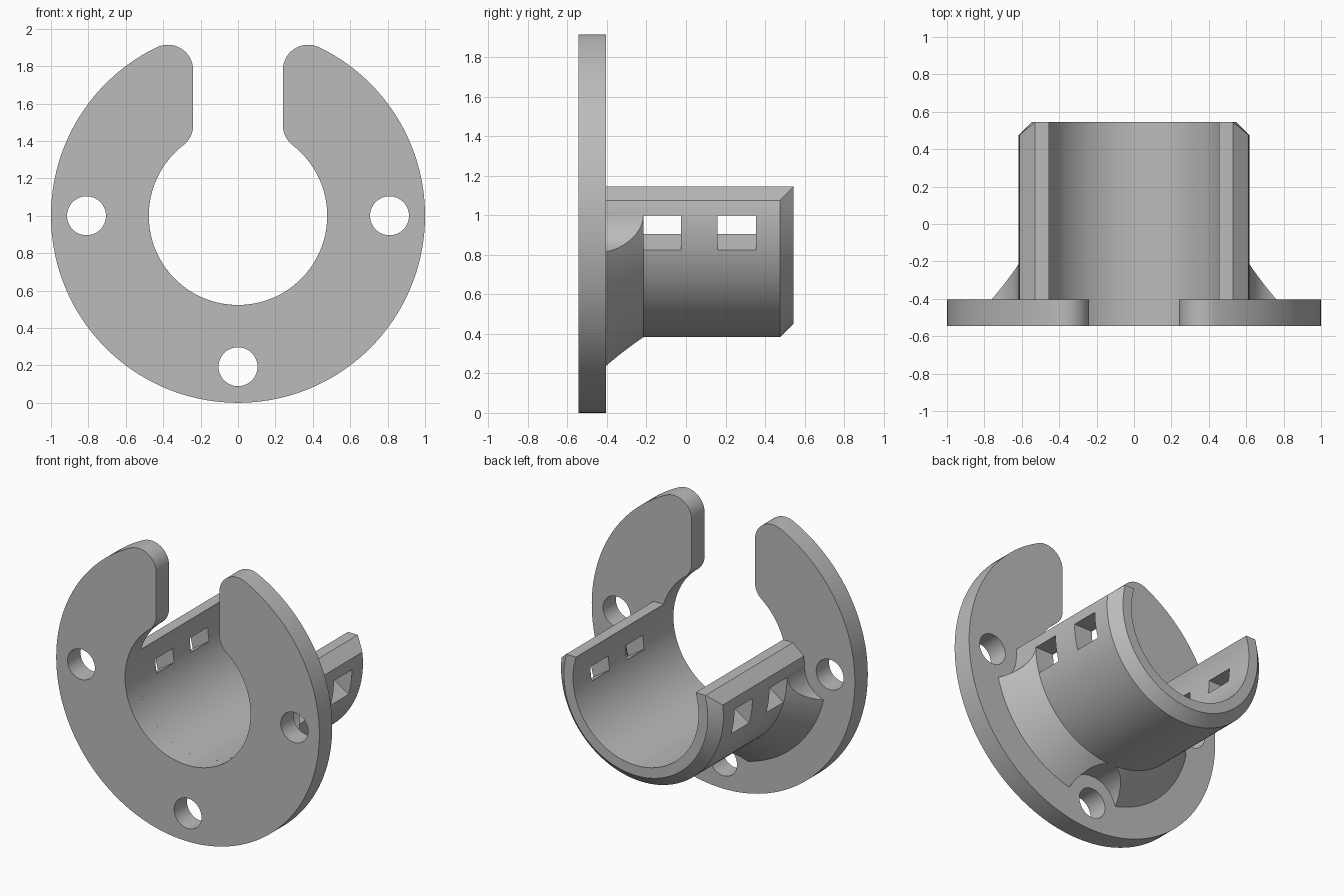
import bpy, bmesh
from math import sin, cos, pi, sqrt, atan2
from mathutils import Matrix, Vector

if "Cube" in bpy.data.objects:
    bpy.data.objects.remove(bpy.data.objects["Cube"])

CZ = 1.0                       # height of the bore axis
R_IN, R_OUT = 0.477, 0.617     # tube radii
FRONT, FACE, BACK = -0.545, -0.405, 0.545
HOLES = [(-0.81, 0), (0.81, 0), (0, -0.807)]

grey = bpy.data.materials.new("plain_grey")
grey.use_nodes = True
colour = (0.5, 0.5, 0.5, 1)
grey.diffuse_color = colour
grey.node_tree.nodes["Principled BSDF"].inputs["Base Color"].default_value = colour


def finish(bm, name):
    bmesh.ops.recalc_face_normals(bm, faces=bm.faces)
    mesh = bpy.data.meshes.new(name)
    bm.to_mesh(mesh)
    bm.free()
    mesh.materials.append(grey)
    ob = bpy.data.objects.new(name, mesh)
    bpy.context.collection.objects.link(ob)
    return ob


def prism(name, outline, y0, y1):
    """Extrude an outline, given as (x, z) about the axis, from y0 to y1."""
    bm = bmesh.new()
    face = bm.faces.new([bm.verts.new((x, y0, z + CZ)) for x, z in outline])
    new = bmesh.ops.extrude_face_region(bm, geom=[face])["geom"]
    verts = [v for v in new if isinstance(v, bmesh.types.BMVert)]
    bmesh.ops.translate(bm, verts=verts, vec=(0, y1 - y0, 0))
    return finish(bm, name)


def lathe(name, profile, steps=128):
    """Spin a closed (radius, y) profile about the bore axis."""
    bm = bmesh.new()
    rings = [[bm.verts.new((r * cos(a), y, r * sin(a) + CZ)) for r, y in profile]
             for a in (2 * pi * i / steps for i in range(steps))]
    n = len(profile)
    for i in range(steps):
        a, b = rings[i], rings[(i + 1) % steps]
        for j in range(n):
            k = (j + 1) % n
            bm.faces.new((a[j], a[k], b[k], b[j]))
    return finish(bm, name)


def arc(cx, cz, r, a0, a1, n):
    return [(cx + r * cos(a0 + (a1 - a0) * i / n), cz + r * sin(a0 + (a1 - a0) * i / n))
            for i in range(n + 1)]


def disc(x, z, r, y0, y1):
    return prism("cutter", arc(x, z, r, 0, 2 * pi, 48)[:-1], y0, y1)


def cut(ob, cutters):
    for c in cutters:
        mod = ob.modifiers.new("cut", 'BOOLEAN')
        mod.operation, mod.solver, mod.object = 'DIFFERENCE', 'EXACT', c
    bpy.context.view_layer.update()
    graph = bpy.context.evaluated_depsgraph_get()
    mesh = bpy.data.meshes.new_from_object(ob.evaluated_get(graph))
    ob.modifiers.clear()
    ob.data = mesh
    for c in cutters:
        bpy.data.objects.remove(c)


# Flange: slotted ring with rounded slot corners
slot, rad = 0.24, 0.135
cx = slot + rad
top_z = sqrt((1 - rad) ** 2 - cx ** 2)
low_z = sqrt((R_IN + rad) ** 2 - cx ** 2)
a_top, a_low = atan2(top_z, cx), atan2(low_z, cx)
right = (arc(0, 0, 1, -pi / 2, a_top, 80)
         + arc(cx, top_z, rad, a_top, pi, 16)[1:]
         + arc(cx, low_z, rad, pi, pi + a_low, 12)
         + arc(0, 0, R_IN, a_low, -pi / 2, 60)[1:])
outer_n = 81 + 16 + 13
left = [(-x, z) for x, z in reversed(right)]
# walk the right half, then the inner bore back up the left half
outline = right[:-1] + left[:-1]
flange = prism("flange", outline, FRONT, FACE)
cut(flange, [disc(x, z, 0.104, -1, 0) for x, z in HOLES])

# Tube: open-topped sleeve with a bevelled end and bevelled rims
tube = lathe("tube", [(R_IN, FACE - 0.005), (R_OUT, FACE - 0.005), (R_OUT, 0.475),
                      (0.547, BACK), (R_IN, BACK)])
opening = prism("cutter", [(0.53, 0.145), (0.65, 0.0425), (0.65, 1), (-0.65, 1),
                           (-0.65, 0.0425), (-0.53, 0.145)], -1, 1)
cutters = [opening]
# Tie slots with floors that slope down outwards
for side in (-1, 1):
    for y0, y1 in ((-0.215, -0.025), (0.16, 0.355)):
        cutters.append(prism("cutter", [(side * x, z) for x, z in
                       ((0.40, 0), (0.40, -0.095), (0.47, -0.095), (0.59, -0.175),
                        (0.7, -0.175), (0.7, 0))], y0, y1))
cut(tube, cutters)

# Gusset: conical brace under the tube, relieved around the screw holes
gusset = lathe("gusset", [(0.56, FACE - 0.01), (0.785, FACE - 0.01), (0.785, FACE),
                          (R_OUT, -0.215), (0.56, -0.215)])
upper = prism("cutter", [(-1, 0), (1, 0), (1, 1), (-1, 1)], -1, 1)
cut(gusset, [upper] + [disc(x, z, 0.192, -1, 0.5) for x, z in HOLES])

# Smooth the round walls and keep the edges sharp
bpy.ops.object.select_all(action='DESELECT')
for ob in (flange, tube, gusset):
    ob.select_set(True)
bpy.context.view_layer.objects.active = flange
bpy.ops.object.shade_smooth_by_angle(angle=pi / 6)
